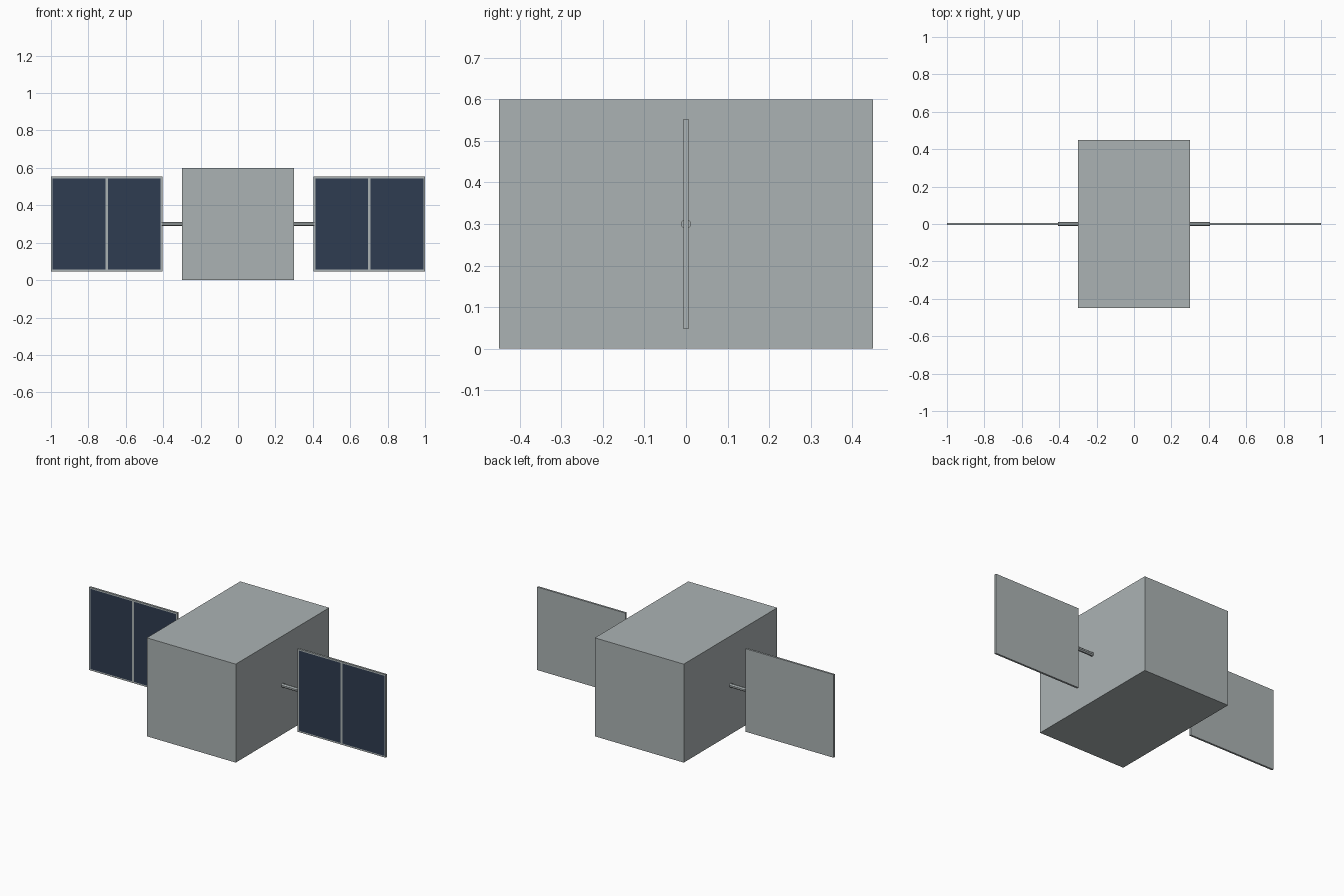
import bpy
import bmesh
import math
from mathutils import Matrix, Vector

if "Cube" in bpy.data.objects:
    bpy.data.objects.remove(bpy.data.objects["Cube"], do_unlink=True)


def make_material(name, color):
    mat = bpy.data.materials.new(name)
    mat.use_nodes = True
    mat.diffuse_color = color
    mat.node_tree.nodes["Principled BSDF"].inputs["Base Color"].default_value = color
    return mat


grey = make_material("satin_grey", (0.41, 0.45, 0.455, 1))
navy = make_material("navy_cell", (0.028, 0.045, 0.082, 1))


def finish(bm, name, *materials):
    mesh = bpy.data.meshes.new(name)
    bm.to_mesh(mesh)
    bm.free()
    for mat in materials:
        mesh.materials.append(mat)
    obj = bpy.data.objects.new(name, mesh)
    bpy.context.collection.objects.link(obj)
    return obj


def box(center, size):
    bm = bmesh.new()
    bmesh.ops.create_cube(bm, size=1, matrix=Matrix.LocRotScale(Vector(center), None, Vector(size)))
    return bm


MID_Z = 0.3
INNER, OUTER = 0.405, 1.0      # panel extent along x
HALF_H = 0.253                 # half panel height
BORDER, BAR = 0.009, 0.007     # frame width, half width of the middle bar


def solar_panel(side, label):
    mid = (INNER + OUTER) / 2
    bm = box((side * mid, 0, MID_Z), (OUTER - INNER, 0.012, 2 * HALF_H))

    # Cut the frame lines into the slab
    cuts = [((side * x, 0, 0), (1, 0, 0))
            for x in (INNER + BORDER, mid - BAR, mid + BAR, OUTER - BORDER)]
    cuts += [((0, 0, MID_Z + s * (HALF_H - BORDER)), (0, 0, 1)) for s in (-1, 1)]
    for co, no in cuts:
        geom = bm.verts[:] + bm.edges[:] + bm.faces[:]
        bmesh.ops.bisect_plane(bm, geom=geom, plane_co=co, plane_no=no)

    # Dark cells on the front only, between frame and middle bar
    bm.normal_update()
    for face in bm.faces:
        c = face.calc_center_median()
        x = abs(c.x)
        in_cell = (INNER + BORDER < x < OUTER - BORDER and abs(x - mid) > BAR
                   and abs(c.z - MID_Z) < HALF_H - BORDER)
        face.material_index = int(face.normal.y < -0.9 and in_cell)
    finish(bm, label + "_solar_panel", grey, navy)


def panel_arm(side, label):
    start, end = 0.3, INNER
    bm = bmesh.new()
    place = (Matrix.Translation((side * (start + end) / 2, 0, MID_Z))
             @ Matrix.Rotation(math.pi / 2, 4, "Y")
             @ Matrix.Rotation(math.pi / 8, 4, "Z"))
    bmesh.ops.create_cone(bm, cap_ends=True, segments=8, radius1=0.012,
                          radius2=0.012, depth=end - start, matrix=place)
    finish(bm, label + "_panel_arm", grey)


# Main body
finish(box((0, 0, MID_Z), (0.6, 0.9, 0.6)), "body", grey)

# Wings on both sides
for side, label in ((1, "left"), (-1, "right")):
    panel_arm(side, label)
    solar_panel(side, label)
